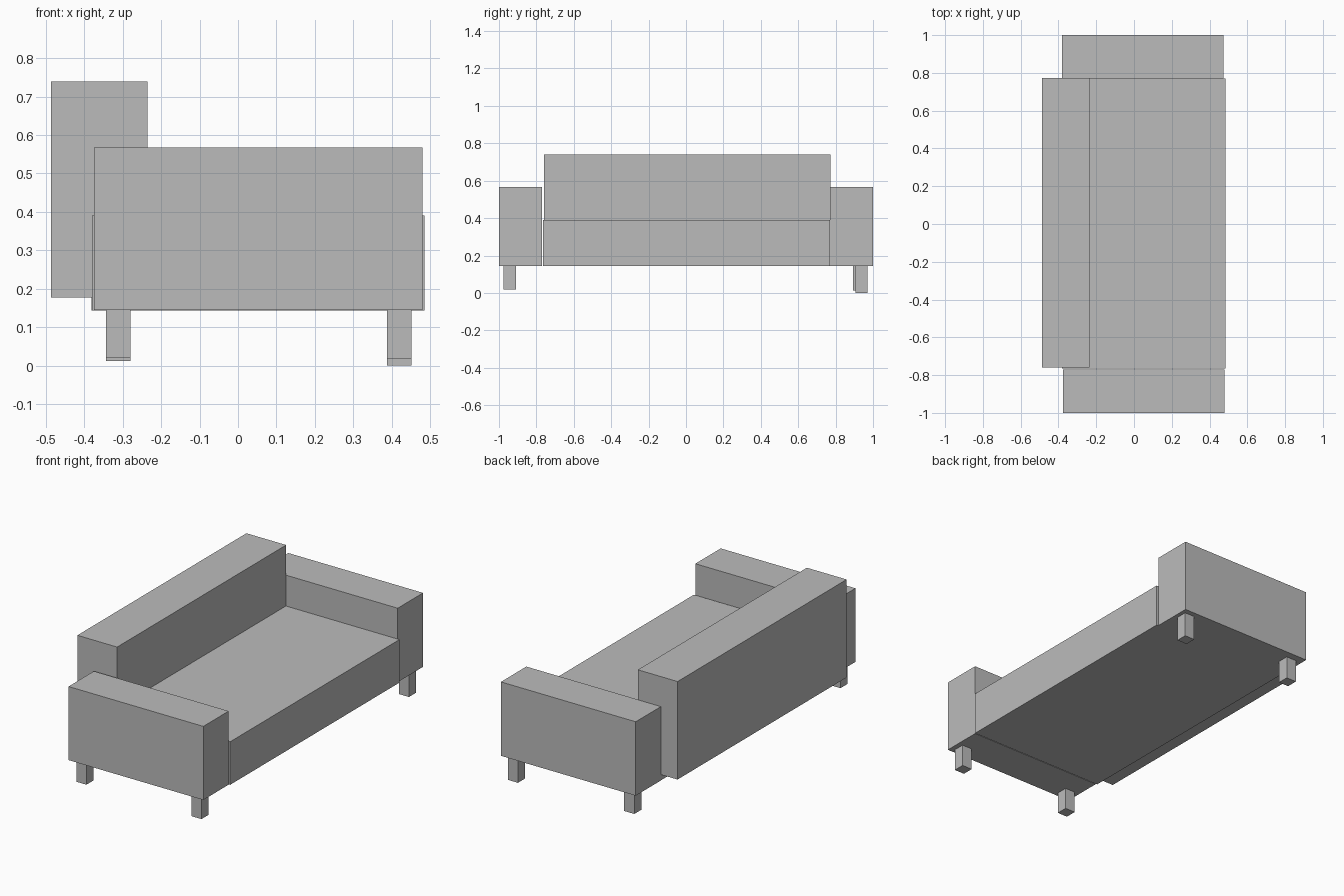
import bpy
from mathutils import Vector

default = bpy.data.objects.get("Cube")
if default:
    bpy.data.objects.remove(default, do_unlink=True)

# Plain grey for the whole sofa
grey = bpy.data.materials.new("plain_grey")
grey.use_nodes = True
colour = (0.5, 0.5, 0.5, 1)
grey.diffuse_color = colour
grey.node_tree.nodes["Principled BSDF"].inputs["Base Color"].default_value = colour


def box(name, low, high):
    """Axis-aligned box between two corners."""
    low, high = Vector(low), Vector(high)
    bpy.ops.mesh.primitive_cube_add(size=1, location=(low + high) / 2)
    obj = bpy.context.object
    obj.name = name
    obj.scale = high - low
    bpy.ops.object.transform_apply(location=False, rotation=False, scale=True)
    obj.data.materials.append(grey)
    return obj


# Seat and backrest; the sofa looks towards +x
box("seat", (-0.38, -0.764, 0.143), (0.485, 0.77, 0.39))
box("backrest", (-0.487, -0.76, 0.177), (-0.235, 0.772, 0.739))

# Armrests
box("near_armrest", (-0.375, -1.0, 0.145), (0.48, -0.77, 0.567))
box("far_armrest", (-0.381, 0.77, 0.143), (0.474, 1.0, 0.567))

# Legs, slightly uneven: x, y of the low corner and foot height
legs = {
    "near_back_leg": (-0.343, -0.975, 0.02),
    "near_front_leg": (0.387, -0.975, 0.018),
    "far_back_leg": (-0.343, 0.893, 0.012),
    "far_front_leg": (0.387, 0.905, 0.0),
}
for name, (x, y, z) in legs.items():
    box(name, (x, y, z), (x + 0.064, y + 0.065, 0.146))
